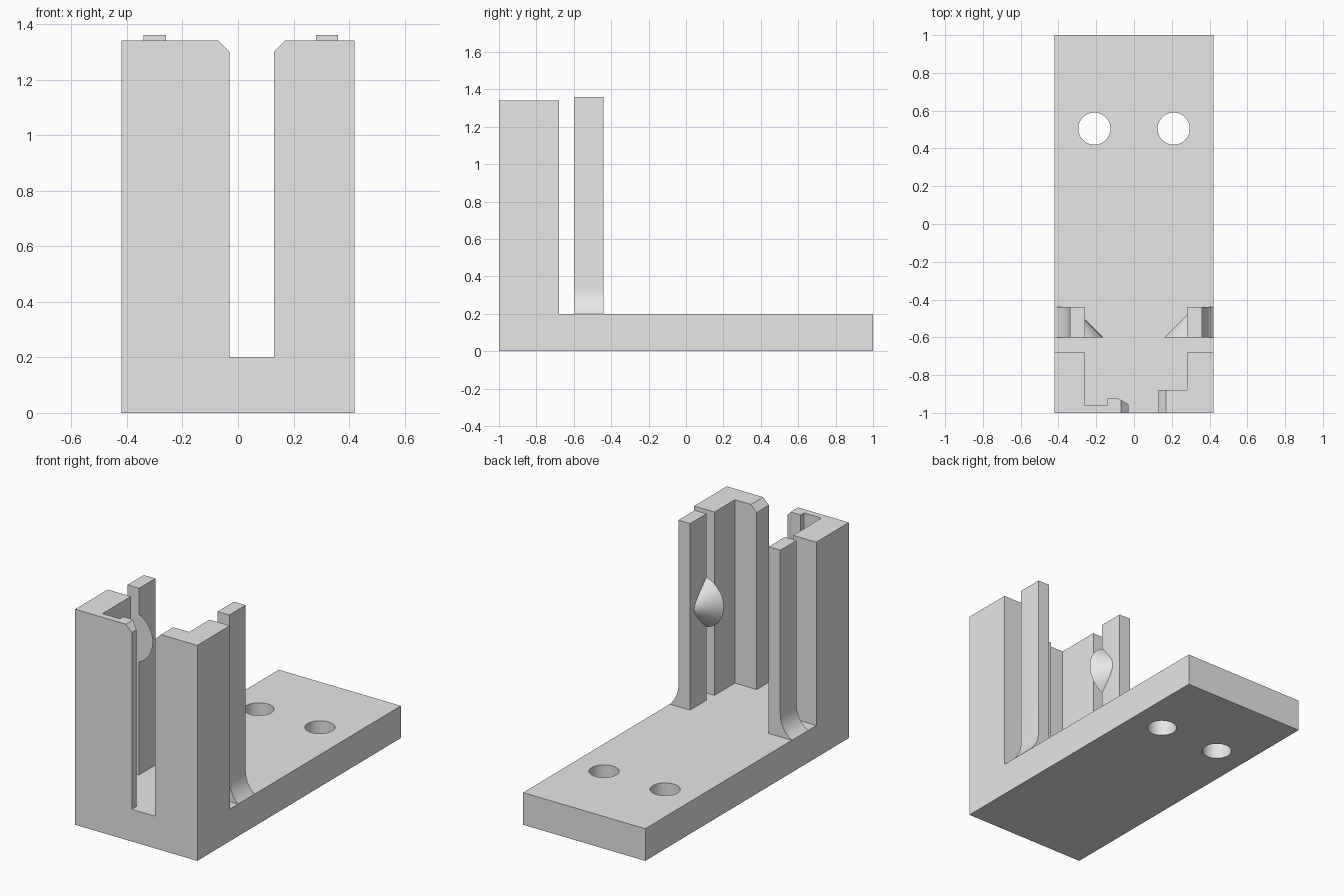
import bpy, bmesh, math
from mathutils import Matrix, Vector

cube = bpy.data.objects.get("Cube")
if cube:
    bpy.data.objects.remove(cube, do_unlink=True)

grey = bpy.data.materials.new("light_grey")
grey.use_nodes = True
grey.diffuse_color = (0.8, 0.8, 0.8, 1)
grey.node_tree.nodes["Principled BSDF"].inputs["Base Color"].default_value = (0.8, 0.8, 0.8, 1)

BASE_TOP = 0.2
HALF_W = 0.42
CLIP_FRONT, CLIP_BACK = -0.6, -0.44


def finish(name, bm):
    bmesh.ops.recalc_face_normals(bm, faces=bm.faces)
    mesh = bpy.data.meshes.new(name)
    bm.to_mesh(mesh)
    bm.free()
    obj = bpy.data.objects.new(name, mesh)
    bpy.context.collection.objects.link(obj)
    mesh.materials.append(grey)
    return obj


def smooth(obj):
    bpy.ops.object.select_all(action="DESELECT")
    obj.select_set(True)
    bpy.context.view_layer.objects.active = obj
    bpy.ops.object.shade_smooth_by_angle(angle=math.radians(30))


def prism(points, offset):
    """Extrude a closed outline of 3D points along an offset."""
    bm = bmesh.new()
    face = bm.faces.new([bm.verts.new(p) for p in points])
    out = bmesh.ops.extrude_face_region(bm, geom=[face], use_keep_orig=True)
    verts = [v for v in out["geom"] if isinstance(v, bmesh.types.BMVert)]
    bmesh.ops.translate(bm, verts=verts, vec=offset)
    return bm


def slice_off(bm, point, normal):
    """Remove everything on the normal side of a plane and cap the cut."""
    geom = bm.verts[:] + bm.edges[:] + bm.faces[:]
    cut = bmesh.ops.bisect_plane(bm, geom=geom, plane_co=point, plane_no=normal,
                                 clear_outer=True)["geom_cut"]
    edges = [e for e in cut if isinstance(e, bmesh.types.BMEdge)]
    bmesh.ops.holes_fill(bm, edges=edges, sides=0)


# Base plate with two screw holes
outline = [(-HALF_W, -1, 0), (HALF_W, -1, 0), (HALF_W, 1, 0), (-HALF_W, 1, 0)]
base = finish("base_plate", prism(outline, (0, 0, BASE_TOP)))
for side in (-1, 1):
    bm = bmesh.new()
    bmesh.ops.create_cone(bm, cap_ends=True, segments=64, radius1=0.085, radius2=0.085,
                          depth=1, matrix=Matrix.Translation((side * 0.21, 0.505, 0)))
    cutter = finish("hole_cutter", bm)
    mod = base.modifiers.new("screw_hole", "BOOLEAN")
    mod.operation, mod.solver, mod.object = "DIFFERENCE", "EXACT", cutter
    bpy.context.view_layer.objects.active = base
    bpy.ops.object.modifier_apply(modifier=mod.name)
    bpy.data.objects.remove(cutter, do_unlink=True)
smooth(base)

# Front columns, each an L-shaped section with a chamfered inner top corner
left_section = [(0.42, -1), (0.42, -0.68), (0.28, -0.68), (0.28, -0.88),
                (0.13, -0.88), (0.13, -1)]
right_section = [(-0.42, -1), (-0.03, -1), (-0.03, -0.955), (-0.08, -0.925),
                 (-0.14, -0.925), (-0.14, -0.96), (-0.26, -0.96),
                 (-0.26, -0.68), (-0.42, -0.68)]
for name, section, edge, inward in (("left_column", left_section, 0.13, -1),
                                    ("right_column", right_section, -0.03, 1)):
    bm = prism([(x, y, BASE_TOP) for x, y in section], (0, 0, 1.14))
    slice_off(bm, (edge, 0, 1.3), Vector((inward, 0, 1)).normalized())
    finish(name, bm)

# Spring clips with a curved foot on the outer side
for name, inner, outer, side in (("left_clip", 0.28, 0.36, 1),
                                 ("right_clip", -0.26, -0.34, -1)):
    run, rise = HALF_W - abs(outer), 0.14
    radius = (run ** 2 + rise ** 2) / (2 * run)
    sweep = math.asin(rise / radius)
    profile = [(inner, BASE_TOP), (inner, 1.36), (outer, 1.36)]
    for i in range(13):
        a = sweep * i / 12
        profile.append((outer + side * radius * (1 - math.cos(a)),
                        BASE_TOP + rise - radius * math.sin(a)))
    bm = prism([(x, CLIP_FRONT, z) for x, z in profile], (0, CLIP_BACK - CLIP_FRONT, 0))
    smooth(finish(name, bm))

# Conical catches on the inner clip faces, flat towards the columns
for name, inner, centre, height, radius, side in (
        ("left_catch", 0.28, 0.32, 0.81, 0.16, 1),
        ("right_catch", -0.26, -0.33, 1.05, 0.165, -1)):
    bm = bmesh.new()
    place = (Matrix.Translation((centre, CLIP_FRONT + radius / 2, height))
             @ Matrix.Rotation(-math.pi / 2, 4, "X"))
    bmesh.ops.create_cone(bm, cap_ends=True, segments=64, radius1=radius, radius2=0,
                          depth=radius, matrix=place)
    slice_off(bm, (inner, 0, 0), (side, 0, 0))
    smooth(finish(name, bm))
